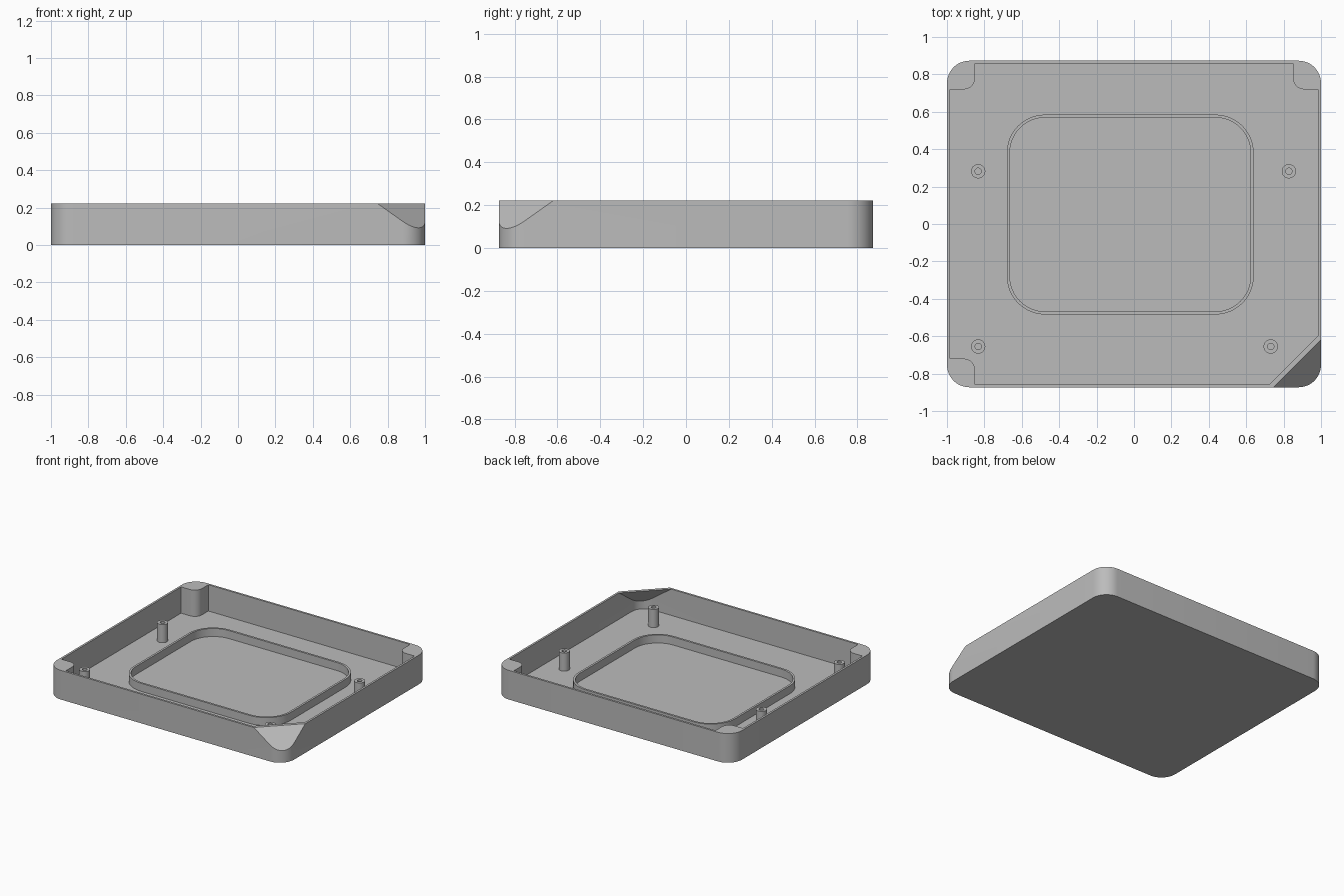
import bpy, bmesh, math
from mathutils import Vector

cube = bpy.data.objects.get("Cube")
if cube:
    bpy.data.objects.remove(cube, do_unlink=True)

HALF_X, HALF_Y, HEIGHT = 1.0, 0.873, 0.222
WALL, FLOOR = 0.016, 0.022

grey = bpy.data.materials.new("plain grey")
grey.use_nodes = True
colour = (0.5, 0.5, 0.5, 1)
grey.diffuse_color = colour
grey.node_tree.nodes["Principled BSDF"].inputs["Base Color"].default_value = colour


def arc(cx, cy, r, start, end, steps=12):
    """Points along an arc, angles in degrees."""
    angles = [math.radians(start + (end - start) * i / steps) for i in range(steps + 1)]
    return [(cx + r * math.cos(a), cy + r * math.sin(a)) for a in angles]


def rounded_rect(x0, x1, y0, y1, r):
    return (arc(x1 - r, y1 - r, r, 0, 90) + arc(x0 + r, y1 - r, r, 90, 180)
            + arc(x0 + r, y0 + r, r, 180, 270) + arc(x1 - r, y0 + r, r, 270, 360))


def finish(name, bm):
    bmesh.ops.recalc_face_normals(bm, faces=bm.faces)
    mesh = bpy.data.meshes.new(name)
    bm.to_mesh(mesh)
    bm.free()
    mesh.materials.append(grey)
    obj = bpy.data.objects.new(name, mesh)
    bpy.context.collection.objects.link(obj)
    return obj


def smooth(obj):
    bpy.ops.object.select_all(action="DESELECT")
    obj.select_set(True)
    bpy.context.view_layer.objects.active = obj
    bpy.ops.object.shade_smooth_by_angle(angle=math.radians(30))


def sliced_prism(name, loop, z0, z1, reach):
    """Extruded outline whose front left corner is cut by a 45 degree plane.
    reach is x - y of the cut line at rim height."""
    bm = bmesh.new()
    face = bm.faces.new([bm.verts.new((x, y, z0)) for x, y in loop])
    top = bmesh.ops.extrude_face_region(bm, geom=[face])["geom"]
    bmesh.ops.translate(bm, vec=(0, 0, z1 - z0),
                        verts=[v for v in top if isinstance(v, bmesh.types.BMVert)])
    cut = bmesh.ops.bisect_plane(
        bm, geom=bm.verts[:] + bm.edges[:] + bm.faces[:], clear_outer=True,
        plane_co=(reach / 2, -reach / 2, HEIGHT),
        plane_no=Vector((1, -1, math.sqrt(2))).normalized())["geom_cut"]
    bmesh.ops.contextual_create(bm, geom=[e for e in cut if isinstance(e, bmesh.types.BMEdge)])
    return finish(name, bm)


def tube(name, outer, inner, z0, z1):
    """Ring wall between two outlines with equal point counts."""
    bm = bmesh.new()
    rows = [[bm.verts.new((x, y, z)) for x, y in loop]
            for loop, z in ((outer, z0), (outer, z1), (inner, z1), (inner, z0))]
    n = len(outer)
    for a, b in zip(rows, rows[1:] + rows[:1]):
        for i in range(n):
            j = (i + 1) % n
            bm.faces.new((a[i], a[j], b[j], b[i]))
    bmesh.ops.remove_doubles(bm, verts=bm.verts, dist=0.0001)
    smooth(finish(name, bm))


# Tray shell: outer block minus a cavity that leaves three solid corner pillars
tray = sliced_prism("tray", rounded_rect(-HALF_X, HALF_X, -HALF_Y, HALF_Y, 0.12),
                    0, HEIGHT, 1.618)
ix, iy = HALF_X - WALL, HALF_Y - WALL
px, py, pr = 0.85, 0.72, 0.06
pillar = [(px, iy)] + arc(px + pr, py + pr, pr, 180, 270) + [(ix, py)]
outline = (pillar[::-1]
           + [(-x, y) for x, y in pillar]
           + [(-x, -y) for x, y in pillar[::-1]]
           + arc(ix - 0.104, -iy + 0.104, 0.104, 270, 360))
cavity = sliced_prism("cavity_cutter", outline, FLOOR, HEIGHT + 0.1, 1.582)
cavity.hide_render = True
cut = tray.modifiers.new("hollow", "BOOLEAN")
cut.operation, cut.object, cut.solver = "DIFFERENCE", cavity, "EXACT"
bpy.context.view_layer.objects.active = tray
bpy.ops.object.modifier_apply(modifier=cut.name)
bpy.data.objects.remove(cavity, do_unlink=True)
smooth(tray)

# Raised rounded rim on the floor
tube("floor_rim", rounded_rect(-0.68, 0.64, -0.484, 0.585, 0.205),
     rounded_rect(-0.664, 0.624, -0.468, 0.569, 0.189), FLOOR - 0.006, 0.083)

# Hollow screw posts
posts = {"back_right_post": (-0.833, 0.282), "back_left_post": (0.828, 0.282),
         "front_right_post": (-0.833, -0.655), "front_left_post": (0.731, -0.655)}
for name, (x, y) in posts.items():
    tube(name, arc(x, y, 0.038, 0, 360, 32), arc(x, y, 0.017, 0, 360, 32),
         FLOOR - 0.006, 0.16)
